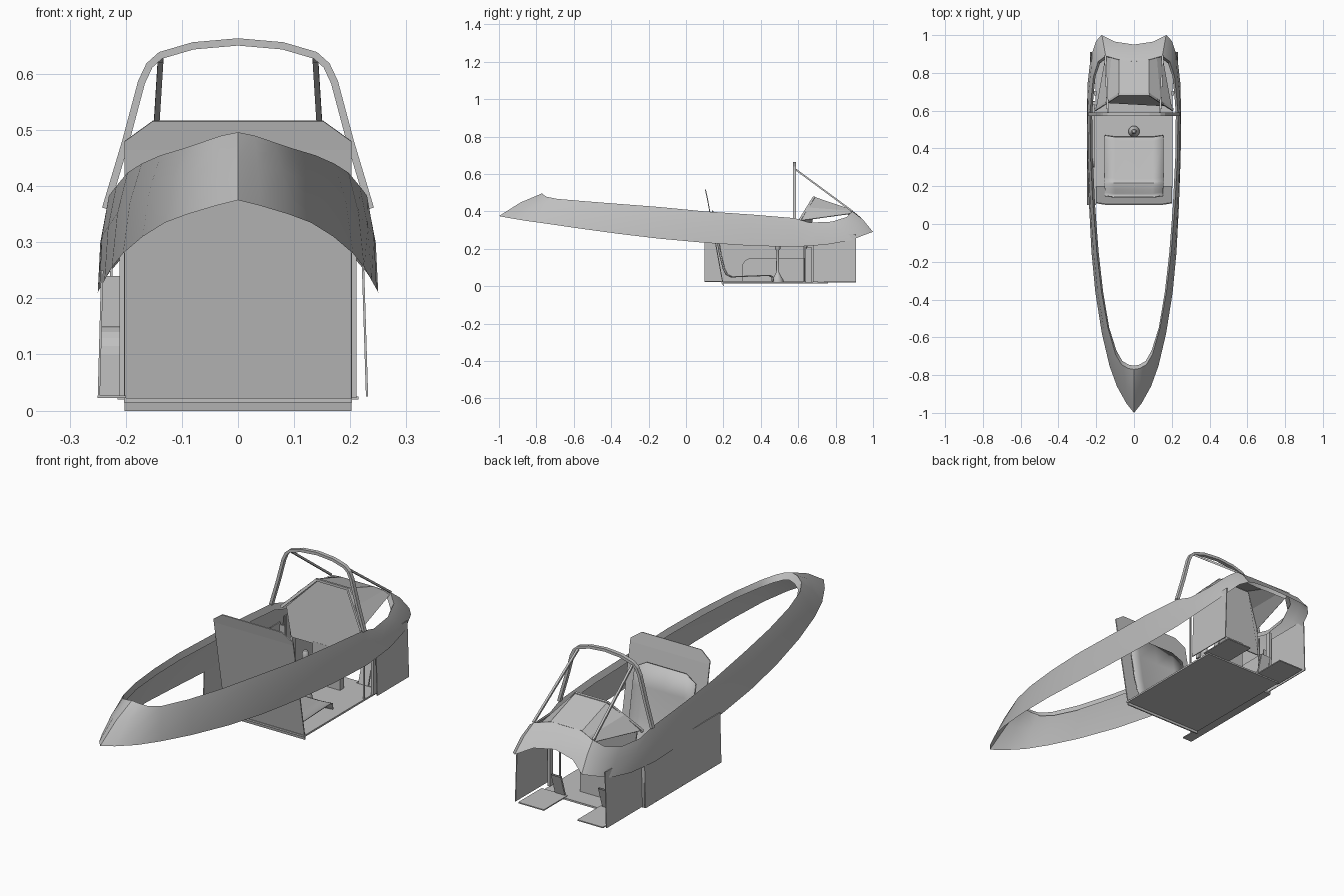
import bpy, bmesh, math
from mathutils import Vector

if "Cube" in bpy.data.objects:
    bpy.data.objects.remove(bpy.data.objects["Cube"])

grey = bpy.data.materials.new("light grey")
grey.diffuse_color = (0.53, 0.53, 0.53, 1)
grey.use_nodes = True
grey.node_tree.nodes["Principled BSDF"].inputs["Base Color"].default_value = grey.diffuse_color


def make(name, verts, faces, smooth=False, thick=0):
    me = bpy.data.meshes.new(name)
    me.from_pydata([tuple(v) for v in verts], [], faces)
    bm = bmesh.new()
    bm.from_mesh(me)
    bmesh.ops.remove_doubles(bm, verts=bm.verts, dist=0.0002)
    bmesh.ops.recalc_face_normals(bm, faces=bm.faces)
    bm.to_mesh(me)
    bm.free()
    ob = bpy.data.objects.new(name, me)
    bpy.context.collection.objects.link(ob)
    me.materials.append(grey)
    if thick:
        m = ob.modifiers.new("thickness", 'SOLIDIFY')
        m.thickness = thick
        m.offset = 0
    if smooth:
        bpy.ops.object.select_all(action='DESELECT')
        bpy.context.view_layer.objects.active = ob
        ob.select_set(True)
        bpy.ops.object.shade_smooth_by_angle(angle=math.radians(35))
    return ob


def box(name, lo, hi):
    v = [(x, y, z) for x in (lo[0], hi[0]) for y in (lo[1], hi[1]) for z in (lo[2], hi[2])]
    return make(name, v, [(0, 1, 3, 2), (4, 6, 7, 5), (0, 4, 5, 1), (2, 3, 7, 6), (0, 2, 6, 4), (1, 5, 7, 3)])


def grid(name, rows, smooth=False, thick=0, closed=False):
    n = len(rows[0])
    v = [p for r in rows for p in r]
    f = []
    for i in range(len(rows) - 1):
        for j in range(n if closed else n - 1):
            k = (j + 1) % n
            f.append((i * n + j, i * n + k, i * n + n + k, i * n + n + j))
    return make(name, v, f, smooth, thick)


def both(half):
    """Mirror a half outline that starts and ends on the centre line into a loop."""
    return half + [(-x, y, z) for x, y, z in half[-2:0:-1]]


def arch(half):
    """Mirror right-hand points (outside to inside) across the centre."""
    return half + [(-x, y, z) for x, y, z in reversed(half)]


def bar(name, pts, w, h, axis=(0, 1, 0)):
    """Rectangular bar along a path: w along axis, h across it."""
    pts = [Vector(p) for p in pts]
    rows = []
    for i, p in enumerate(pts):
        t = (pts[min(i + 1, len(pts) - 1)] - pts[max(i - 1, 0)]).normalized()
        b = t.cross(Vector(axis)).normalized()
        a = b.cross(t)
        rows.append([p + a * w / 2 * s + b * h / 2 * q for s, q in ((1, 1), (1, -1), (-1, -1), (-1, 1))])
    return grid(name, rows, closed=True)


def lathe(name, x, y, profile, n=16):
    rows = [[(x + r * math.cos(2 * math.pi * k / n), y + r * math.sin(2 * math.pi * k / n), z)
             for k in range(n)] for r, z in profile]
    return grid(name, rows, smooth=True, closed=True)


# Canopy sill shell: lower edge, bulging middle, upper edge and inner lip
lower = [(0, -1, .375), (.04, -.95, .365), (.09, -.86, .35), (.13, -.75, .335), (.17, -.58, .31),
         (.205, -.36, .28), (.225, -.15, .255), (.238, .1, .232), (.247, .35, .216), (.25, .58, .21),
         (.245, .75, .222), (.23, .88, .245), (.2, .97, .28), (.17, 1, .29), (.1, .965, .325), (0, .95, .34)]
upper = [(0, -.77, .496), (.03, -.765, .49), (.065, -.745, .478), (.098, -.69, .467), (.138, -.55, .455),
         (.172, -.36, .44), (.197, -.15, .424), (.217, .1, .4), (.23, .35, .383), (.233, .58, .364),
         (.227, .66, .34), (.215, .78, .345), (.19, .86, .37), (.15, .89, .4), (.08, .87, .415), (0, .86, .42)]
middle, lip = [], []
for a, b in zip(lower, upper):
    side = min(1, max(0, (a[1] + 1) * 2)) if a[1] < .9 else 0
    middle.append(((a[0] + b[0]) / 2 + (.004 * side if a[0] else 0), (a[1] + b[1]) / 2,
                   (a[2] + b[2]) / 2 + .012))
    lip.append((b[0] * .95, b[1] + (.02 if b[1] < -.6 else 0) - (.01 if b[1] > .8 else 0), b[2] - .028))
grid("sill_shell", [both(r) for r in (lower, middle, upper)], smooth=True, closed=True)
grid("sill_lip", [both(r) for r in (upper, lip)], smooth=True, closed=True)

# Instrument cowl between the panel and the rear of the sill
front = [(.2, .61, .35), (.14, .65, .42), (.08, .69, .474)]
rear = [(.15, .885, .388), (.12, .88, .402), (.08, .868, .414)]
grid("instrument_cowl", [arch(front), arch(rear)], thick=.004)

# Instrument panel, its trim and its pedestal
panel = arch([(.18, .645, .2), (.19, .625, .345), (.08, .695, .465)])
make("instrument_panel", panel, [tuple(range(6))], thick=.006)
bar("panel_trim", arch([(.205, .605, .345), (.08, .685, .474)]), .012, .012)
box("pedestal", (-.07, .64, .022), (.07, .67, .21))

# Roll hoop over the cockpit with two rear struts
hoop = [(.236, .58, .36), (.2, .58, .48), (.172, .58, .585), (.158, .58, .615), (.138, .58, .633),
        (.08, .58, .65), (.0001, .58, .657)]
bar("windscreen_hoop", arch(hoop), .018, .013)
for s, side in ((1, "right"), (-1, "left")):
    bar(side + "_hoop_strut", [(s * .138, .585, .625), (s * .152, .89, .4)], .01, .009, (1, 0, 0))
    # Upright posts beside the panel and foot strips
    box(side + "_panel_post", (s * .205 - .006, .68, .022), (s * .205 + .006, .703, .3))
    box(side + "_front_post", (s * .2 - .003, .627, .022), (s * .2 + .003, .633, .3))
    x0, x1 = sorted((s * .085, s * .215))
    box(side + "_foot_strip", (x0, .74, .02), (x1, .91, .025))
    x0, x1 = sorted((s * .05, s * .12))
    bar(side + "_pedal", [(s * .12, .74, .025), (s * .12, .77, .12)], .05, .008, (1, 0, 0))

# Leaning seat bulkhead with cut corners
make("bulkhead",
     [(-.202, .2, 0), (.202, .2, 0), (.202, .115, .465), (-.202, .115, .465),
      (.202, .112, .48), (.152, .104, .516), (-.152, .104, .516), (-.202, .112, .48)],
     [(0, 1, 2, 3), (3, 2, 4, 5, 6, 7)], thick=.005)

# Seat: curved back flowing into the pan
seat = [(.142, .405), (.158, .3), (.18, .17), (.2, .09), (.215, .062), (.24, .05), (.44, .058), (.458, .05), (.46, .025)]
grid("seat", [[(x, y - (.0 if abs(x) < .15 else -.008), z - (.03 if i == 0 and abs(x) > .15 else 0))
               for x in (-.155, -.1, 0, .1, .155)] for i, (y, z) in enumerate(seat)], smooth=True, thick=.006)

# Floor
box("floor", (-.203, .19, .014), (.203, .76, .022))

# Side walls
def wall(name, y0, y1, xb, xt, zt):
    make(name, [(xb, y0, .025), (xb, y1, .025), (xt, y1, zt), (xt, y0, zt)], [(0, 1, 2, 3)], thick=.004)


wall("left_wall", .1, .65, -.248, -.242, .25)
wall("left_rear_wall", .65, .91, -.232, -.225, .28)
wall("right_rear_wall", .68, .91, .23, .222, .28)
box("left_floor_flange", (-.25, .1, .022), (-.2, .65, .027))
box("left_wall_end", (-.243, .645, .025), (-.21, .65, .24))

# Left console with a rounded front corner
prof = [(.3, .027), (.3, .1)] + [(.35 - .05 * math.cos(a), .1 + .05 * math.sin(a))
                                 for a in [math.radians(d) for d in (18, 36, 54, 72, 90)]] + [(.635, .15), (.635, .027)]
n = len(prof)
make("left_console", [(x, y, z) for x in (-.246, -.21) for y, z in prof],
     [tuple(range(n)), tuple(range(n, 2 * n))] + [(i, (i + 1) % n, n + (i + 1) % n, n + i) for i in range(n)])

# Control stick
lathe("control_stick", 0, .49, [(.001, .022), (.03, .022), (.03, .035), (.018, .055), (.008, .075),
                                (.007, .19), (.014, .2), (.014, .235), (.008, .245), (.001, .247)])
